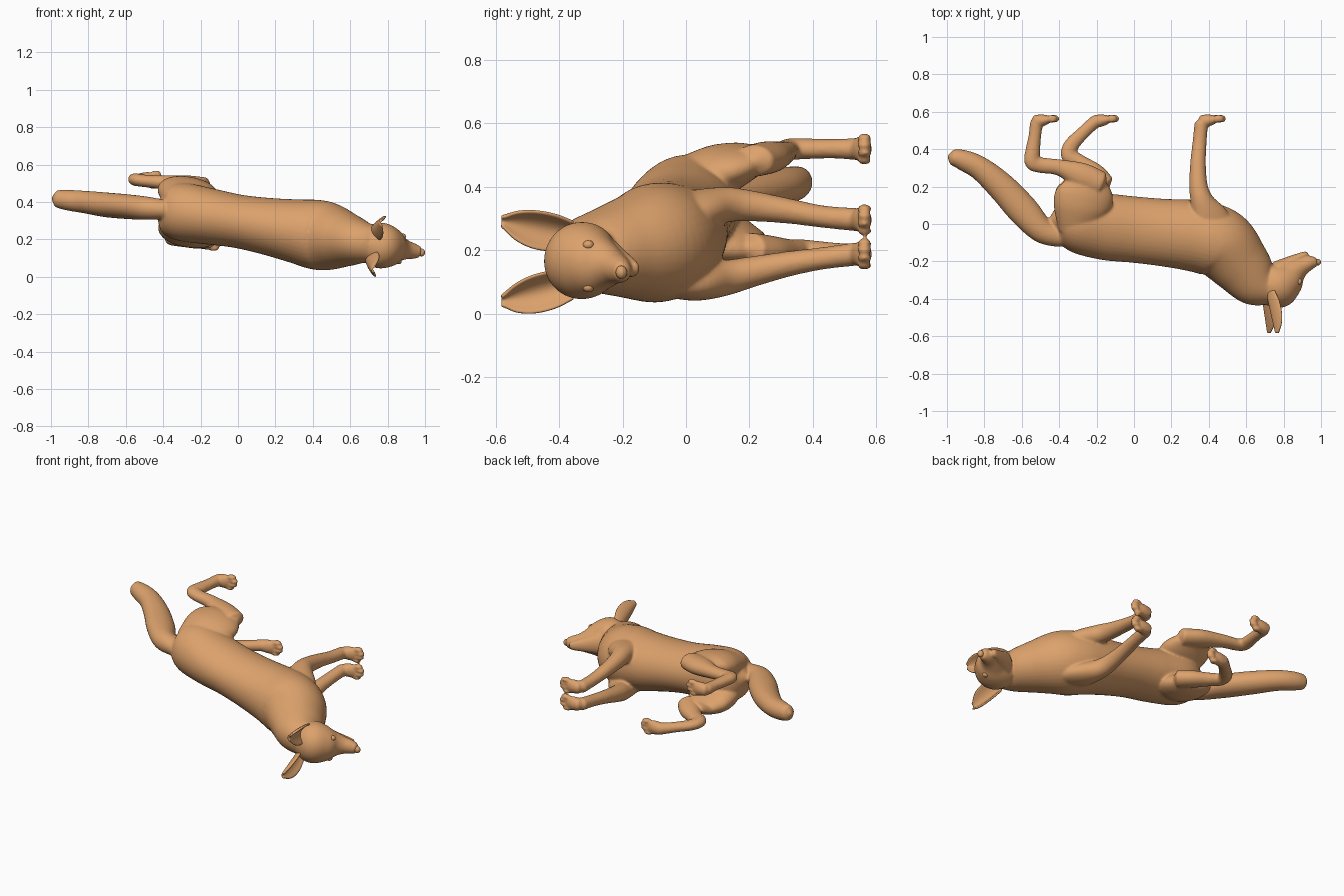
import bpy, bmesh, math
from mathutils import Vector, Matrix

if "Cube" in bpy.data.objects:
    bpy.data.objects.remove(bpy.data.objects["Cube"])

# Animal lies on its side: back faces -y, feet +y, sideways axis is close to z
LAT = Vector((0.168, 0, 0.986))


def P(x, y, w=0.0):
    """Point on the (slightly slanted) midplane, moved sideways by w."""
    return Vector((x, y, 0.297 - 0.17 * x)) + LAT * w


tan = bpy.data.materials.new("tan_fur")
tan.diffuse_color = (0.72, 0.36, 0.15, 1)
tan.use_nodes = True
tan.node_tree.nodes["Principled BSDF"].inputs["Base Color"].default_value = tan.diffuse_color


def finish(bm, name):
    bmesh.ops.recalc_face_normals(bm, faces=bm.faces)
    for f in bm.faces:
        f.smooth = True
    me = bpy.data.meshes.new(name)
    bm.to_mesh(me)
    bm.free()
    ob = bpy.data.objects.new(name, me)
    me.materials.append(tan)
    bpy.context.collection.objects.link(ob)
    return ob


def spline(pts, n=6):
    """Catmull-Rom through tuples of any length."""
    q = [pts[0]] + list(pts) + [pts[-1]]
    out = []
    for i in range(1, len(q) - 2):
        for k in range(n):
            t = k / n
            out.append([0.5 * (2 * b + (c - a) * t + (2 * a - 5 * b + 4 * c - d) * t * t
                               + (3 * b - a - 3 * c + d) * t ** 3)
                        for a, b, c, d in zip(*q[i - 1:i + 3])])
    return out + [list(pts[-1])]


def loft(bm, pts, seg=40, cap=0.7):
    """Rounded tube through (x, y, z, in-plane radius, sideways radius)."""
    s = spline(pts)
    c = [Vector(p[:3]) for p in s]
    rings = []
    for i, p in enumerate(s):
        t = (c[min(i + 1, len(c) - 1)] - c[max(i - 1, 0)]).normalized()
        b = (LAT - t * LAT.dot(t)).normalized()
        n = t.cross(b)
        rings.append([bm.verts.new(c[i] + n * p[3] * math.cos(a) + b * p[4] * math.sin(a))
                      for a in (2 * math.pi * k / seg for k in range(seg))])
    for r0, r1 in zip(rings, rings[1:]):
        for k in range(seg):
            m = (k + 1) % seg
            bm.faces.new((r0[k], r0[m], r1[m], r1[k]))
    for ring, e, d in ((rings[0], 0, 1), (rings[-1], -1, -2)):
        tip = bm.verts.new(c[e] + (c[e] - c[d]).normalized() * min(s[e][3:]) * cap)
        for k in range(seg):
            bm.faces.new((ring[k], ring[(k + 1) % seg], tip))


def mid(rows):
    return [(*P(x, y), r, w) for x, y, r, w in rows]


def ball(bm, loc, scale):
    bmesh.ops.create_uvsphere(bm, u_segments=16, v_segments=10, radius=1,
                              matrix=Matrix.Translation(loc) @ Matrix.Diagonal((*scale, 1)))


def paw(bm, x, z):
    loft(bm, [(x, .548, z, .036, .035), (x + .045, .555, z, .031, .042),
              (x + .075, .56, z, .022, .036)])
    for o, f in ((-.036, .085), (-.0125, .102), (.0125, .102), (.036, .085)):
        ball(bm, Vector((x + f, .563, z)) + LAT * o, (.030, .023, .0135))


body = bmesh.new()
# torso and neck
loft(body, mid([(-.42, .02, .06, .06), (-.385, .02, .125, .125), (-.30, .01, .165, .155),
                (-.15, -.015, .178, .15), (0, -.03, .177, .143), (.15, -.045, .18, .152),
                (.30, -.06, .190, .17), (.40, -.08, .194, .185), (.48, -.12, .188, .182),
                (.57, -.22, .162, .148), (.65, -.31, .133, .118), (.73, -.355, .088, .092)]))
# head and muzzle
loft(body, mid([(.68, -.36, .078, .08), (.72, -.345, .108, .112), (.77, -.325, .123, .122),
                (.82, -.290, .100, .105), (.86, -.252, .068, .074), (.90, -.225, .049, .052),
                (.94, -.208, .038, .042), (.97, -.203, .028, .032)]))
# lower jaw
loft(body, mid([(.77, -.24, .045, .07), (.83, -.205, .032, .048), (.89, -.173, .02, .032),
                (.925, -.158, .014, .022)]))
# bushy tail
loft(body, [(-.38, -.07, .36, .055, .05), (-.49, -.035, .367, .068, .062),
            (-.59, .07, .375, .083, .066), (-.705, .195, .385, .077, .066),
            (-.82, .295, .40, .064, .06), (-.91, .34, .41, .056, .055),
            (-.972, .358, .418, .042, .046)])
# hind legs: thigh, then shank bending back at the hock
for zs in ((.415, .445, .468, .485), (.30, .25, .225, .21)):
    loft(body, [(-.315, -.05, zs[0], .09, .06), (-.285, .08, zs[1], .15, .082),
                (-.262, .16, zs[2], .155, .07), (-.25, .225, zs[3], .115, .045)])
loft(body, [(-.175, .215, .482, .065, .05), (-.28, .258, .493, .07, .05), (-.40, .302, .505, .044, .038),
            (-.50, .315, .513, .042, .033), (-.543, .335, .519, .044, .034),
            (-.54, .40, .52, .039, .032), (-.53, .47, .52, .034, .031), (-.522, .54, .519, .035, .035)])
paw(body, -.53, .519)
loft(body, [(-.16, .205, .205, .062, .05), (-.215, .265, .198, .062, .048),
            (-.29, .325, .197, .046, .038), (-.345, .365, .20, .045, .034),
            (-.335, .42, .197, .041, .031), (-.27, .49, .192, .035, .03), (-.205, .55, .187, .035, .035)])
paw(body, -.21, .187)
# front legs: x, y, z for upper side and lower side, radii
FRONT = [(.43, -.08, .305, .11, .125, .05), (.41, .02, .325, .102, .105, .06),
         (.365, .12, .343, .112, .064, .056), (.345, .20, .340, .130, .05, .049),
         (.342, .32, .324, .156, .042, .040), (.350, .43, .306, .174, .038, .035),
         (.360, .54, .296, .188, .036, .037)]
for side in (2, 3):
    loft(body, [(r[0], r[1], r[side], r[4], r[5]) for r in FRONT])
    paw(body, .36, FRONT[-1][side])

fox = finish(body, "body_head_legs_tail")
m = fox.modifiers.new("merge_parts", 'REMESH')
m.mode = 'VOXEL'
m.voxel_size = 0.0065
m.use_smooth_shade = True
m = fox.modifiers.new("soften", 'SMOOTH')
m.factor = 0.5
m.iterations = 12

# ears: cupped leaves opening towards the muzzle
WIDTH = [(.044,), (.056,), (.060,), (.056,), (.042,), (.016,)]
for side, out, name in ((1, -.005, "upper_ear"), (-1, .004, "lower_ear")):
    bm = bmesh.new()
    ws = spline(WIDTH, 4)
    grid = []
    for i, (hw,) in enumerate(ws):
        t = i / (len(ws) - 1)
        row = []
        for k in range(13):
            s = k / 6 - 1
            x = .700 + .040 * t + .75 * hw * s * s
            y = -.37 - .213 * t + .018 * s * (1 - t)
            w = out + .080 + .048 * t + hw * s
            row.append(bm.verts.new(P(x, y, side * w)))
        grid.append(row)
    for a, b in zip(grid, grid[1:]):
        for k in range(12):
            bm.faces.new((a[k], a[k + 1], b[k + 1], b[k]))
    ear = finish(bm, name)
    m = ear.modifiers.new("thickness", 'SOLIDIFY')
    m.thickness = 0.012
    m.offset = 0
    m = ear.modifiers.new("rounding", 'SUBSURF')
    m.levels = m.render_levels = 1

# eyes and nose
for side, name in ((1, "upper_eye"), (-1, "lower_eye")):
    bm = bmesh.new()
    ball(bm, P(.869, -.308, side * .068), (.018, .018, .015))
    finish(bm, name)
bm = bmesh.new()
ball(bm, P(.981, -.204), (.019, .018, .021))
finish(bm, "nose")
